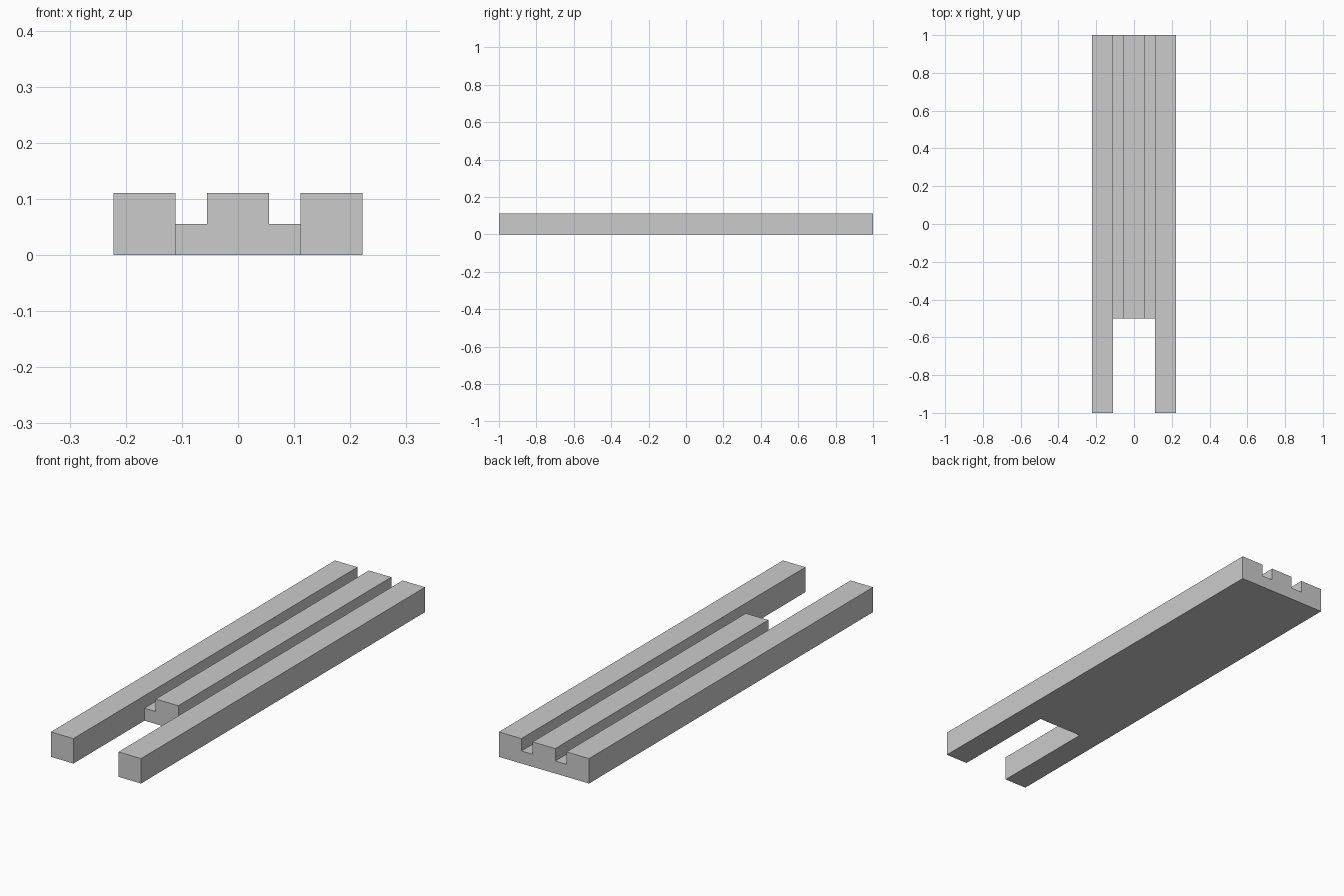
import bpy

default = bpy.data.objects.get("Cube")
if default:
    bpy.data.objects.remove(default, do_unlink=True)

U = 1 / 18                      # module: the block is 36 x 8 x 2 modules
grey = bpy.data.materials.new("plain_grey")
grey.use_nodes = True
colour = (0.6, 0.6, 0.6, 1)
grey.diffuse_color = colour
grey.node_tree.nodes["Principled BSDF"].inputs["Base Color"].default_value = colour


def box(name, x, y, z):
    """Box spanning the given ranges, in modules."""
    spans = (x, y, z)
    bpy.ops.mesh.primitive_cube_add(size=1)
    ob = bpy.context.object
    ob.name = name
    for v in ob.data.vertices:
        v.co = [U * (a if c < 0 else b) for c, (a, b) in zip(v.co, spans)]
    ob.data.materials.append(grey)
    return ob


def cut(target, cutter):
    """Carve the cutter out of the target and discard it."""
    cutter.hide_render = True
    mod = target.modifiers.new(cutter.name, "BOOLEAN")
    mod.operation = "DIFFERENCE"
    mod.solver = "EXACT"
    mod.object = cutter
    bpy.context.view_layer.objects.active = target
    bpy.ops.object.modifier_apply(modifier=mod.name)
    bpy.data.objects.remove(cutter, do_unlink=True)


# Solid block
rail = box("grooved_forked_rail", (-4, 4), (-18, 18), (0, 2))

# Open notch between the two front prongs
cut(rail, box("notch_cutter", (-2, 2), (-19, -9), (-1, 3)))

# Two lengthwise grooves beside the centre ridge
for side, x in (("right", (-2, -1)), ("left", (1, 2))):
    cut(rail, box(side + "_groove_cutter", x, (-10, 19), (1, 3)))
